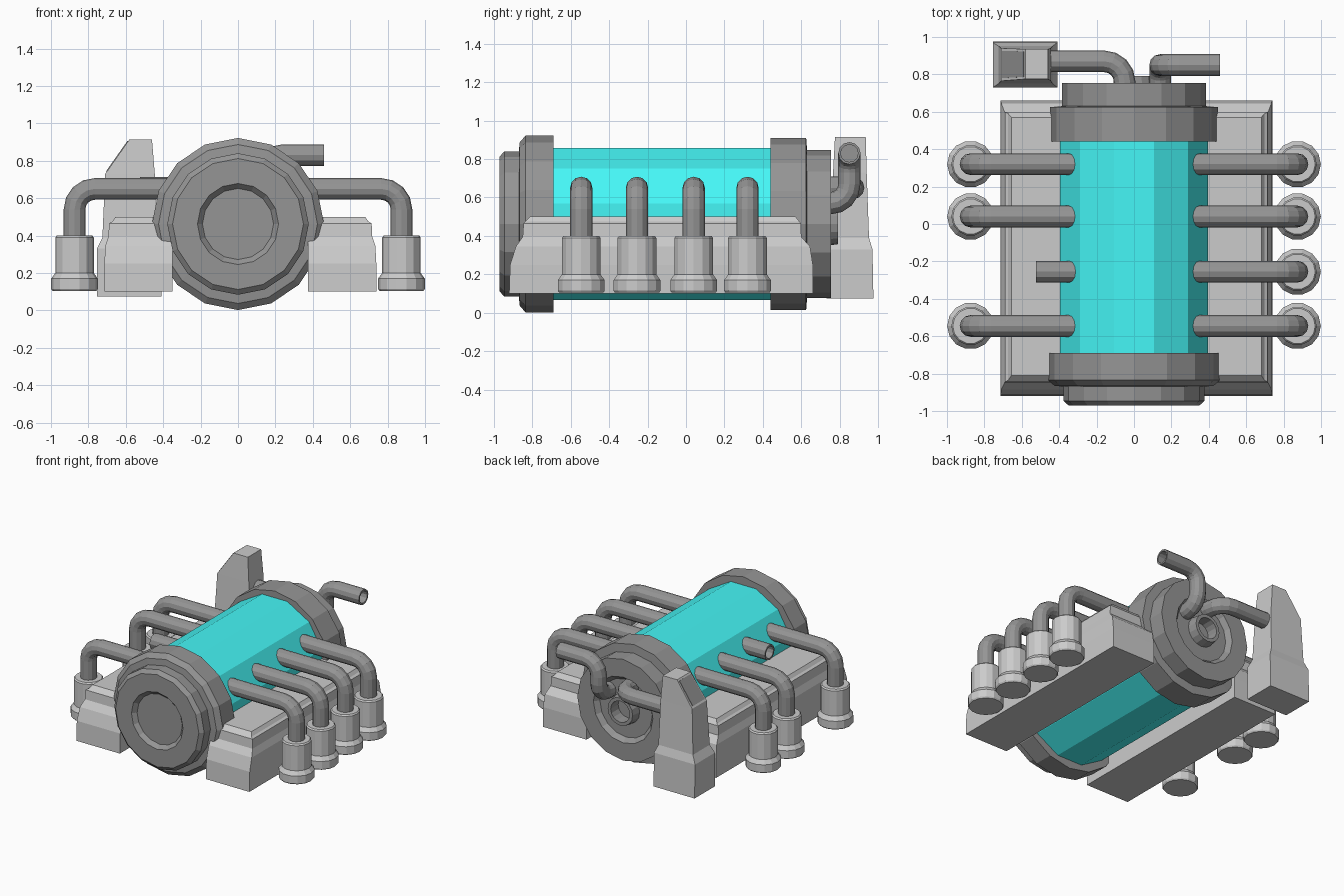
import bpy, bmesh
from math import sin, cos, pi, tan
from mathutils import Vector

if "Cube" in bpy.data.objects:
    bpy.data.objects.remove(bpy.data.objects["Cube"])

CZ = 0.462  # height of the drum axis


def material(name, rgb):
    m = bpy.data.materials.new(name)
    m.diffuse_color = (*rgb, 1)
    m.use_nodes = True
    m.node_tree.nodes["Principled BSDF"].inputs["Base Color"].default_value = m.diffuse_color
    return m


DARK = material("dark_metal", (0.3, 0.3, 0.3))
CYAN = material("cyan_shell", (0.06, 0.93, 0.93))


def loft(name, rings, mat=None):
    """Skin a list of equal-length point rings and cap both ends."""
    bm = bmesh.new()
    vs = [[bm.verts.new(p) for p in r] for r in rings]
    n = len(vs[0])
    for a, b in zip(vs, vs[1:]):
        for i in range(n):
            j = (i + 1) % n
            bm.faces.new((a[i], a[j], b[j], b[i]))
    bm.faces.new(vs[0][::-1])
    bm.faces.new(vs[-1])
    bmesh.ops.recalc_face_normals(bm, faces=bm.faces)
    me = bpy.data.meshes.new(name)
    bm.to_mesh(me)
    bm.free()
    ob = bpy.data.objects.new(name, me)
    bpy.context.collection.objects.link(ob)
    if mat:
        me.materials.append(mat)
    return ob


def circle(c, u, v, r, n, phase=0.0):
    return [c + r * (cos(2 * pi * (i + phase) / n) * u + sin(2 * pi * (i + phase) / n) * v)
            for i in range(n)]


X, Y, Z = Vector((1, 0, 0)), Vector((0, 1, 0)), Vector((0, 0, 1))


def turned_y(name, profile, n, mat, phase=0.0):
    """Turned part on the drum axis; profile is (radius, y)."""
    return loft(name, [circle(Vector((0, y, CZ)), X, Z, r, n, phase) for r, y in profile], mat)


def pipe(name, corners, r=0.058, bend=0.11, open_end=False, n=12):
    """Round pipe along right-angled corners with rounded bends."""
    pts = [Vector(p) for p in corners]
    path = [(pts[0], (pts[1] - pts[0]).normalized())]
    for a, b, c in zip(pts, pts[1:], pts[2:]):
        d, e = (b - a).normalized(), (c - b).normalized()
        for k in range(5):
            t = k / 4 * pi / 2
            centre = b - d * bend + e * bend
            path.append((centre + bend * (sin(t) * d - cos(t) * e),
                         cos(t) * d + sin(t) * e))
    path.append((pts[-1], (pts[-1] - pts[-2]).normalized()))
    u = path[0][1].orthogonal().normalized()
    last, rings = path[0][1], []
    for p, t in path:
        u = last.rotation_difference(t) @ u
        rings.append(circle(p, u, t.cross(u), r, n, 0.5))
        last = t
    if open_end:
        v = last.cross(u)
        rings.append(circle(p, u, v, r * 0.78, n, 0.5))
        rings.append(circle(p - last * 0.12, u, v, r * 0.78, n, 0.5))
    return loft(name, rings, DARK)


def rect(x0, x1, y0, y1, z0, z1=None):
    z1 = z0 if z1 is None else z1
    return [(x0, y0, z0), (x1, y0, z1), (x1, y1, z1), (x0, y1, z0)]


# Drum: shell with flat top, and stepped end flanges
turned_y("drum_shell", [(0.41, -0.72), (0.41, 0.47)], 12, CYAN, 0.5)
turned_y("front_flange", [
    (0.40, -0.69), (0.46, -0.69), (0.46, -0.835), (0.425, -0.865), (0.378, -0.87),
    (0.378, -0.945), (0.35, -0.97), (0.217, -0.97), (0.19, -0.94)], 16, DARK)
turned_y("rear_flange", [
    (0.40, 0.44), (0.448, 0.44), (0.448, 0.625), (0.385, 0.63), (0.385, 0.755),
    (0.25, 0.755), (0.22, 0.72), (0.115, 0.72), (0.105, 0.79), (0.08, 0.79),
    (0.08, 0.70)], 16, DARK)

# Side cradles with chamfered, stepped tops
for side, s in (("left", -1), ("right", 1)):
    o = 0.0125
    rings = [rect(o + s * a, o + s * b, y0, y1, z) for a, b, y0, y1, z in (
        (0.362, 0.727, -0.92, 0.66, 0.10),
        (0.362, 0.727, -0.915, 0.66, 0.25),
        (0.362, 0.722, -0.885, 0.645, 0.345),
        (0.362, 0.705, -0.85, 0.60, 0.395),
        (0.362, 0.702, -0.845, 0.598, 0.465),
        (0.362, 0.685, -0.835, 0.59, 0.475),
        (0.362, 0.668, -0.81, 0.57, 0.50))]
    loft(side + "_cradle", rings)

# Side pipes and canisters; one left pipe is a broken stub
for side, s in (("left", -1), ("right", 1)):
    for i, y in enumerate((-0.545, -0.255, 0.04, 0.32)):
        tag = f"{side}_{i + 1}"
        if s < 0 and i == 1:
            pipe("stub_pipe_" + tag, [(-0.28, y, 0.655), (-0.525, y, 0.655)], open_end=True)
            continue
        x = s * 0.874
        pipe("side_pipe_" + tag, [(s * 0.28, y, 0.65), (x, y, 0.65), (x, y, 0.38)])
        loft("canister_" + tag, [
            circle(Vector((x, y, z)), X, Y, r, 14) for r, z in (
                (0.118, 0.105), (0.125, 0.115), (0.125, 0.17), (0.103, 0.20),
                (0.103, 0.39), (0.095, 0.40))])

# Rear pipes: one to the tower, one open-ended
pipe("tower_pipe", [(-0.05, 0.69, 0.65), (-0.05, 0.87, 0.65), (-0.5, 0.87, 0.65)])
pipe("open_rear_pipe", [(0.14, 0.69, 0.57), (0.14, 0.85, 0.57), (0.14, 0.85, 0.83),
                        (0.46, 0.85, 0.83)], bend=0.10, open_end=True)

# Tower with slanted dark vent
loft("tower", [
    rect(-0.755, -0.41, 0.73, 0.975, 0.075),
    rect(-0.755, -0.41, 0.73, 0.97, 0.33),
    rect(-0.725, -0.435, 0.75, 0.952, 0.39),
    rect(-0.71, -0.445, 0.765, 0.94, 0.73),
    rect(-0.58, -0.46, 0.775, 0.935, 0.915)])
vent = [Vector(p) for p in ((-0.702, 0.78, 0.742), (-0.588, 0.787, 0.904),
                            (-0.588, 0.923, 0.904), (-0.702, 0.925, 0.742))]
out = Vector((-0.82, 0, 0.57))
loft("tower_vent", [[p - out * 0.01 for p in vent], [p + out * 0.004 for p in vent]], DARK)
